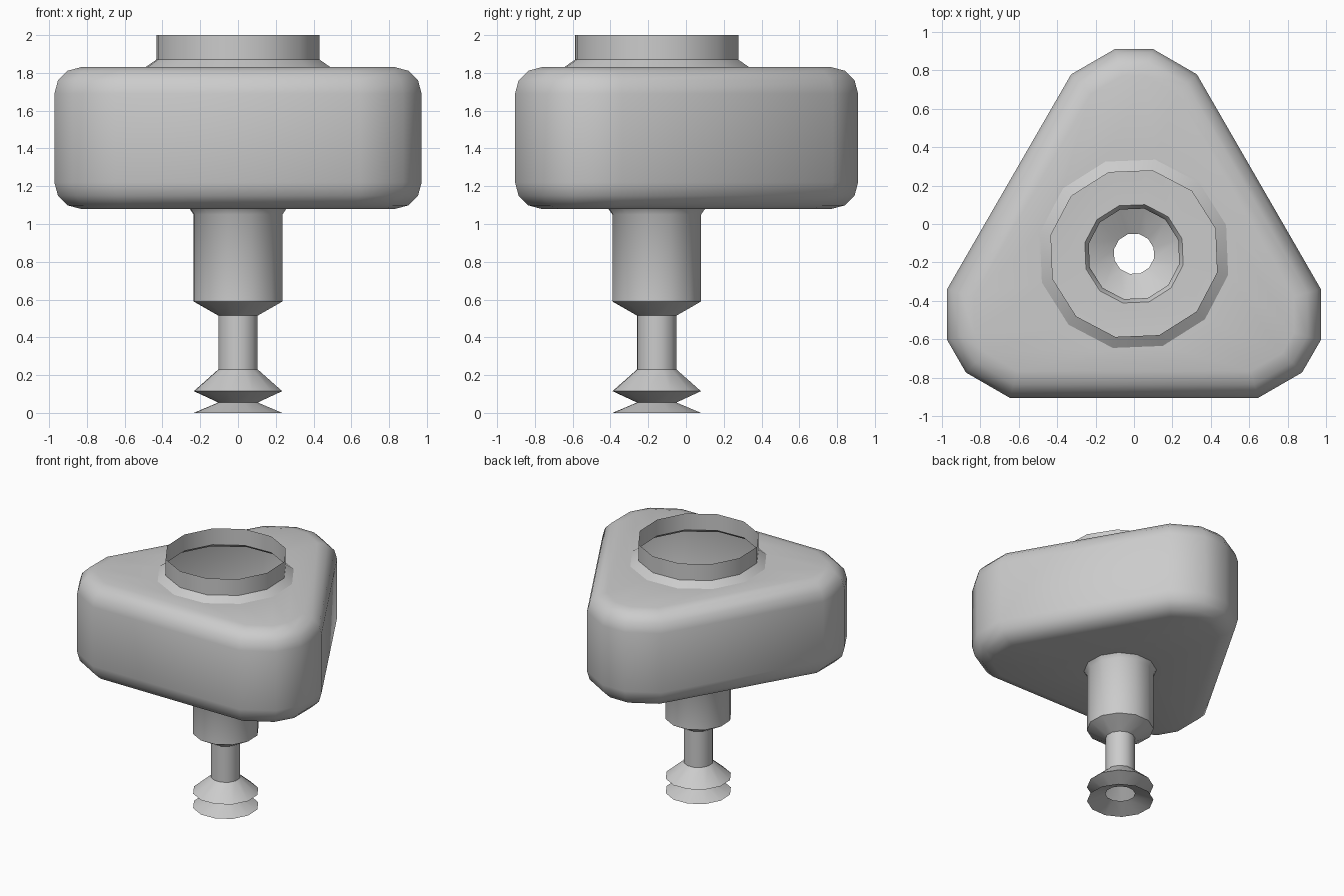
import bpy, bmesh
from math import sin, cos, radians

SIDES = 12
STEP = radians(360 / SIDES)
AXIS_Y = -0.155

cube = bpy.data.objects.get("Cube")
if cube:
    bpy.data.objects.remove(cube, do_unlink=True)

grey = bpy.data.materials.new("plain grey")
grey.use_nodes = True
grey.diffuse_color = (0.6, 0.6, 0.6, 1)
grey.node_tree.nodes["Principled BSDF"].inputs["Base Color"].default_value = (0.6, 0.6, 0.6, 1)


def round_ring(radius, z):
    """Twelve-sided ring around the vertical axis."""
    phase = radians(17.3)
    return [(radius * cos(phase + k * STEP), radius * sin(phase + k * STEP), z)
            for k in range(SIDES)]


def triangle_ring(inset, z):
    """Triangle with chamfered corners, made from twelve edge lines."""
    # distances for: corner chamfer, long side, corner chamfer, corner tip
    def edge(k):
        k %= SIDES
        if k % 4 == 1:
            return 0.75 - inset
        return (1.066 if k % 4 == 3 else 0.972) - inset
    points = []
    for k in range(SIDES):
        a, b = k * STEP, (k + 1) * STEP
        da, db = edge(k), edge(k + 1)
        points.append(((da * sin(b) - db * sin(a)) / sin(STEP),
                       (db * cos(a) - da * cos(b)) / sin(STEP), z))
    return points


def loft(name, rings):
    """Open shell through rings listed from bottom to top."""
    bm = bmesh.new()
    rows = [[bm.verts.new((x, y + AXIS_Y, z)) for x, y, z in ring] for ring in rings]
    for low, high in zip(rows, rows[1:]):
        for k in range(SIDES):
            n = (k + 1) % SIDES
            bm.faces.new((low[k], low[n], high[n], high[k]))
    mesh = bpy.data.meshes.new(name)
    bm.to_mesh(mesh)
    bm.free()
    mesh.materials.append(grey)
    obj = bpy.data.objects.new(name, mesh)
    bpy.context.collection.objects.link(obj)
    bpy.ops.object.select_all(action='DESELECT')
    obj.select_set(True)
    bpy.context.view_layer.objects.active = obj
    bpy.ops.object.shade_smooth_by_angle(angle=radians(35))
    return obj


# Hollow triangular body with rounded rims and round openings
bottom, top, bevel = 1.08, 1.83, 0.14
arc = [(bevel * (1 - sin(radians(t))), bevel * (1 - cos(radians(t))))
       for t in (0, 30, 60, 90)]
body = [round_ring(0.262, bottom)]
body += [triangle_ring(inset, bottom + rise) for inset, rise in arc]
body += [triangle_ring(inset, top - rise) for inset, rise in reversed(arc)]
body.append(round_ring(0.502, top))
loft("body", body)

# Open collar on top
loft("collar", [round_ring(r, z) for r, z in
                ((0.502, top), (0.443, 1.87), (0.443, 2.0))])

# Wide tube under the body, tapering to the thin stem
loft("tube", [round_ring(r, z) for r, z in
              ((0.107, 0.515), (0.241, 0.59), (0.241, 1.05), (0.262, bottom))])

# Thin stem
loft("stem", [round_ring(0.107, z) for z in (0.23, 0.515)])

# Flared double foot, open underneath
loft("foot", [round_ring(r, z) for r, z in
              ((0.24, 0.0), (0.107, 0.055), (0.24, 0.115), (0.107, 0.23))])
